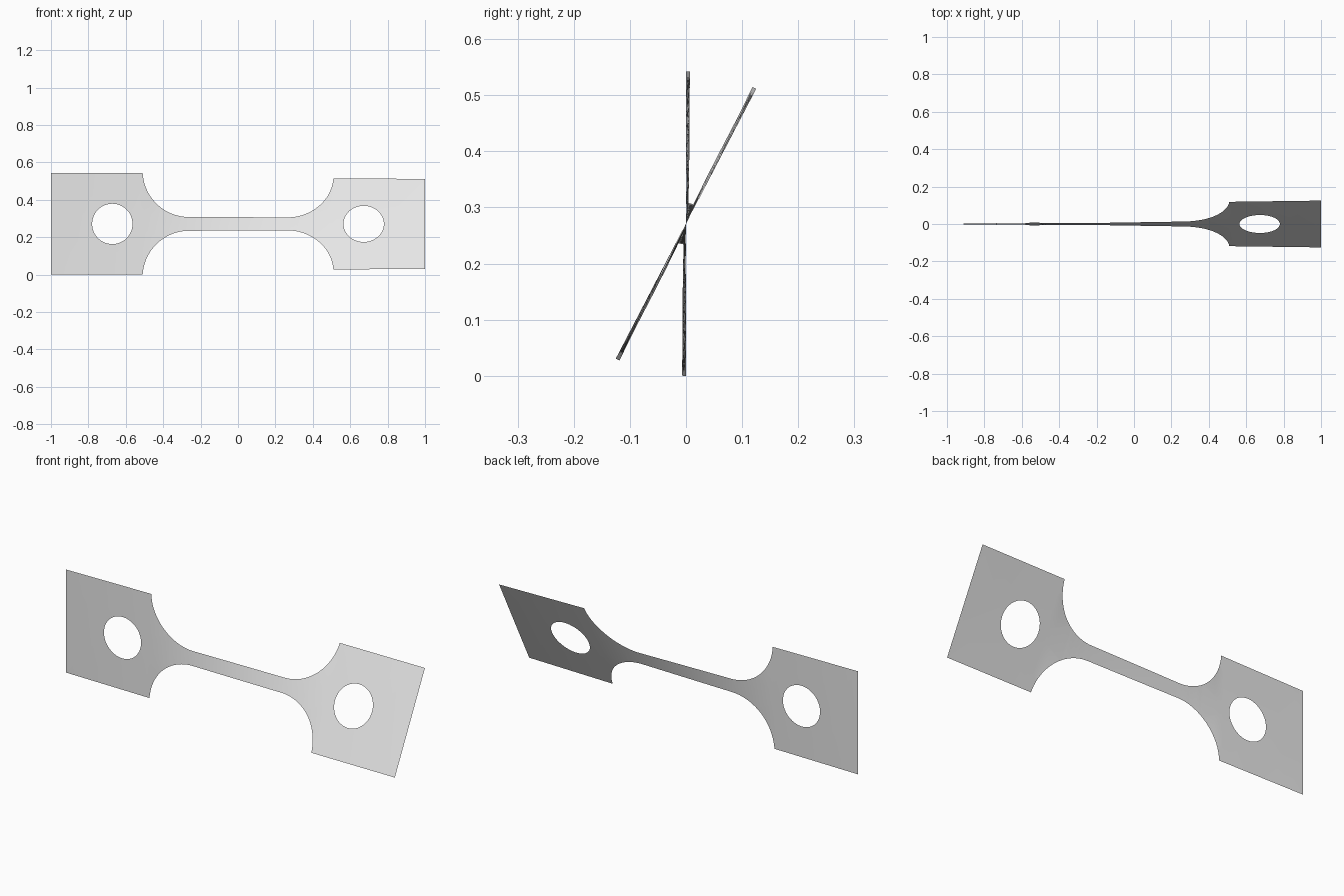
import bpy, bmesh, math
from mathutils import Vector

if "Cube" in bpy.data.objects:
    bpy.data.objects.remove(bpy.data.objects["Cube"], do_unlink=True)

HALF_H = 0.271       # half height of the wide tabs
NECK = 0.037         # half height of the narrow neck
NECK_END = 0.262     # where the neck meets the fillets
FILLET = 0.248
HOLE_X, HOLE_R = 0.672, 0.108
# twist in degrees along the length: nearly rigid tabs, flexible neck
TWIST = [(-1, 0), (-0.5, 1.6), (-0.26, 7), (0.26, 20.5), (0.5, 25.9), (1, 27.5)]


def twist_at(x):
    for (x0, a0), (x1, a1) in zip(TWIST, TWIST[1:]):
        if x <= x1:
            return math.radians(a0 + (a1 - a0) * (x - x0) / (x1 - x0))
    return math.radians(TWIST[-1][1])


def add_loop(bm, points):
    verts = [bm.verts.new((x, 0, z)) for x, z in points]
    for a, b in zip(verts, verts[1:] + verts[:1]):
        bm.edges.new((a, b))


# Quarter outline: tab corner, then the fillet down to the neck
end = math.asin((HALF_H - NECK) / FILLET)
quarter = [(1, HALF_H)]
for i in range(25):
    a = math.acos(1 - (HALF_H - NECK) / FILLET) if i == 0 else None
    t = math.radians(86.7) * (1 - i / 24)
    quarter.append((NECK_END + FILLET * math.sin(t),
                    NECK + FILLET * (1 - math.cos(t))))
quarter[1] = (quarter[1][0], HALF_H)
top = quarter + [(-x, z) for x, z in reversed(quarter)]
outline = top + [(x, -z) for x, z in reversed(top)]

# Flat sheet with a round hole in each tab
bm = bmesh.new()
add_loop(bm, outline)
for side in (-1, 1):
    ring = [2 * math.pi * i / 48 for i in range(48)]
    add_loop(bm, [(side * HOLE_X + HOLE_R * math.cos(a), HOLE_R * math.sin(a))
                  for a in ring])
bmesh.ops.triangle_fill(bm, use_beauty=True, edges=bm.edges[:], normal=(0, -1, 0))

# Slice into columns so that the sheet can twist evenly
for i in range(1, 80):
    bmesh.ops.bisect_plane(bm, geom=bm.verts[:] + bm.edges[:] + bm.faces[:],
                           dist=1e-5, plane_co=(-1 + i / 40, 0, 0),
                           plane_no=(1, 0, 0))
for f in bm.faces:
    f.normal_update()
    if f.normal.y > 0:
        f.normal_flip()

# Twist about the long axis and lift onto the ground
for v in bm.verts:
    a, h = twist_at(v.co.x), v.co.z
    v.co = Vector((v.co.x, h * math.sin(a), HALF_H + h * math.cos(a)))

mesh = bpy.data.meshes.new("twisted_bar")
bm.to_mesh(mesh)
bm.free()
bar = bpy.data.objects.new("twisted_bar", mesh)
bpy.context.collection.objects.link(bar)
mesh.polygons.foreach_set("use_smooth", [True] * len(mesh.polygons))

# Plain grey finish
grey = bpy.data.materials.new("light_grey")
grey.use_nodes = True
colour = (0.8, 0.8, 0.8, 1)
grey.diffuse_color = colour
grey.node_tree.nodes["Principled BSDF"].inputs["Base Color"].default_value = colour
mesh.materials.append(grey)
